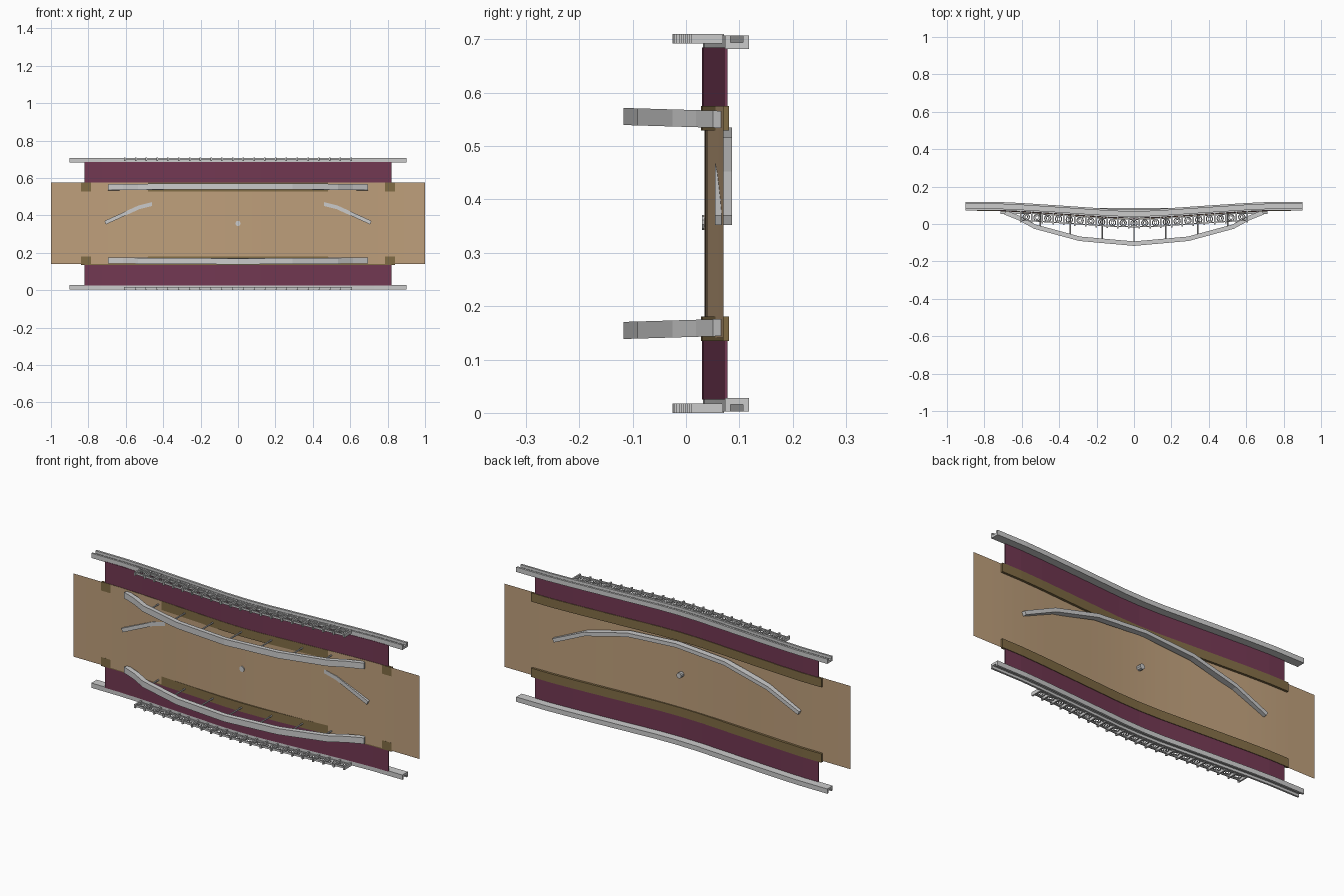
import bpy, bmesh, math
from mathutils import Vector, Matrix

if "Cube" in bpy.data.objects:
    bpy.data.objects.remove(bpy.data.objects["Cube"])

MID = 0.355  # mirror plane height


def material(name, rgb):
    m = bpy.data.materials.new(name)
    m.diffuse_color = (*rgb, 1)
    m.use_nodes = True
    m.node_tree.nodes["Principled BSDF"].inputs["Base Color"].default_value = m.diffuse_color
    return m


TAN = material("tan", (0.52, 0.35, 0.2))
BROWN = material("brown", (0.22, 0.15, 0.06))
PLUM = material("plum", (0.17, 0.04, 0.085))


def finish(name, bm, mat=None):
    bmesh.ops.recalc_face_normals(bm, faces=bm.faces)
    me = bpy.data.meshes.new(name)
    bm.to_mesh(me)
    bm.free()
    ob = bpy.data.objects.new(name, me)
    bpy.context.collection.objects.link(ob)
    if mat:
        me.materials.append(mat)
    return ob


def mirrored(half):
    """Half path starting at x = 0 becomes a full symmetric path."""
    return [(-u, v) for u, v in reversed(half[1:])] + half


def sweep(bm, path, profile, place):
    """Sweep (normal offset, depth) profile along a 2D path with mitred joints."""
    pts = [Vector(p) for p in path]
    rings = []
    for i, p in enumerate(pts):
        t = (pts[min(i + 1, len(pts) - 1)] - pts[max(i - 1, 0)]).normalized()
        n = Vector((-t.y, t.x))
        rings.append([bm.verts.new(place(*(p + n * a), w)) for a, w in profile])
    k = len(profile)
    for r, q in zip(rings, rings[1:]):
        for j in range(k):
            bm.faces.new((r[j], r[(j + 1) % k], q[(j + 1) % k], q[j]))
    bm.faces.new(rings[0])
    bm.faces.new(rings[-1])


def rect(a0, a1, w0, w1):
    return [(a0, w0), (a1, w0), (a1, w1), (a0, w1)]


def strip(name, path, profile, side, mat=None, lean=0.0):
    """Part on the lower edge (side 1) or mirrored to the upper edge (side -1)."""
    bm = bmesh.new()
    sweep(bm, path, profile,
          lambda u, v, w: (u, v, MID + side * (w + lean * v - MID)))
    return finish(name, bm, mat)


def box(bm, center, size, rot=None):
    m = Matrix.Translation(center) @ (rot or Matrix()) @ Matrix.Diagonal((*size, 1))
    bmesh.ops.create_cube(bm, size=1, matrix=m)


def ring(bm, c, ru, rv, thick, n=12, k=6):
    """Oval ring lying in the xy plane."""
    vs = []
    for i in range(n):
        a = 2 * math.pi * i / n
        row = []
        for j in range(k):
            b = 2 * math.pi * j / k
            d = thick * math.cos(b)
            row.append(bm.verts.new((c[0] + (ru + d) * math.cos(a),
                                     c[1] + (rv + d) * math.sin(a),
                                     c[2] + thick * math.sin(b))))
        vs.append(row)
    for i in range(n):
        for j in range(k):
            i2, j2 = (i + 1) % n, (j + 1) % k
            bm.faces.new((vs[i][j], vs[i2][j], vs[i2][j2], vs[i][j2]))


# Shared gentle deck curve
HALF = [(0, 0.032), (0.12, 0.035), (0.4, 0.054), (0.6, 0.067), (0.73, 0.073), (0.9, 0.073)]


def deck(x):
    x = abs(x)
    for (x0, y0), (x1, y1) in zip(HALF, HALF[1:]):
        if x <= x1:
            return y0 + (y1 - y0) * (x - x0) / (x1 - x0)
    return HALF[-1][1]


def deck_path(end, offset=0.0):
    return mirrored([(x, y + offset) for x, y in HALF if x < end] + [(end, deck(end) + offset)])


# Wide curved roadway sheet
bm = bmesh.new()
prev = None
for i in range(41):
    x = -1 + i / 20
    t = min(abs(x) / 0.87, 1)
    y = 0.035 + 0.035 * t * t * (3 - 2 * t)
    cur = [bm.verts.new((x, y, z)) for z in (0.14, 0.575)]
    if prev:
        bm.faces.new((prev[0], cur[0], cur[1], prev[1]))
    prev = cur
road = finish("roadway", bm, TAN)
for p in road.data.polygons:
    p.use_smooth = True

ARCH = [(0, -0.105), (0.29, -0.079), (0.53, -0.014), (0.61, 0.03), (0.69, 0.062)]

for side, tag in ((1, "lower"), (-1, "upper")):
    def zz(z):
        return MID + side * (z - MID)

    # Footpath panel, kerb strip and outer U-channel beam
    strip(tag + "_footpath", deck_path(0.82), rect(-0.002, 0.005, 0.025, 0.14), side, PLUM)
    strip(tag + "_kerb", deck_path(0.84), rect(-0.004, 0.008, 0.135, 0.181), side, BROWN)
    strip(tag + "_edge_beam", deck_path(0.9),
          [(0, 0.028), (0, 0.003), (0.01, 0.003), (0.01, 0.016),
           (0.034, 0.016), (0.034, 0.003), (0.045, 0.003), (0.045, 0.028)], side)

    # Main arch with hanger rods
    strip(tag + "_arch", mirrored(ARCH), rect(-0.012, 0.012, 0.142, 0.174), side, lean=0.03)
    bm = bmesh.new()
    for x in (-0.5, -0.34, -0.17, 0, 0.17, 0.34, 0.5):
        ya = next(y0 + (y1 - y0) * (abs(x) - x0) / (x1 - x0)
                  for (x0, y0), (x1, y1) in zip(ARCH, ARCH[1:]) if abs(x) <= x1)
        yb = deck(x) + 0.004
        m = Matrix.Translation((x, (ya + yb) / 2, zz(0.157))) @ Matrix.Rotation(math.pi / 2, 4, 'X')
        bmesh.ops.create_cone(bm, cap_ends=True, segments=8, radius1=0.004, radius2=0.004,
                              depth=yb - ya, matrix=m)
    finish(tag + "_hangers", bm)

    # Ornamental railing: rails, posts and oval rings
    strip(tag + "_handrail", deck_path(0.605, -0.047), rect(-0.003, 0.003, 0.004, 0.014), side)
    strip(tag + "_bottom_rail", deck_path(0.605, -0.008), rect(-0.002, 0.002, 0.005, 0.013), side)
    bm = bmesh.new()
    count, step = 21, 1.21 / 21
    for i in range(count + 1):
        x = -0.605 + i * step
        box(bm, (x, deck(x) - 0.027, zz(0.009)), (0.008, 0.062, 0.018))
        if i < count:
            c = x + step / 2
            mid = (c, deck(c) - 0.0275, zz(0.009))
            ring(bm, mid, 0.017, 0.017, 0.003)
            ring(bm, mid, 0.007, 0.010, 0.002)
    finish(tag + "_railing", bm)

# Arched rib on the back of the roadway
bm = bmesh.new()
RIB = [(0, 0.525), (0.28, 0.506), (0.53, 0.443), (0.71, 0.361)]
sweep(bm, mirrored(RIB), rect(-0.01, 0.01, 0.054, 0.086), lambda u, v, w: (u, w, v))
finish("back_rib", bm)

# Small round stud on the back centre
bm = bmesh.new()
bmesh.ops.create_cone(bm, cap_ends=True, segments=10, radius1=0.014, radius2=0.014, depth=0.03,
                      matrix=Matrix.Translation((0, 0.045, 0.357)) @ Matrix.Rotation(math.pi / 2, 4, 'X'))
finish("back_stud", bm)
